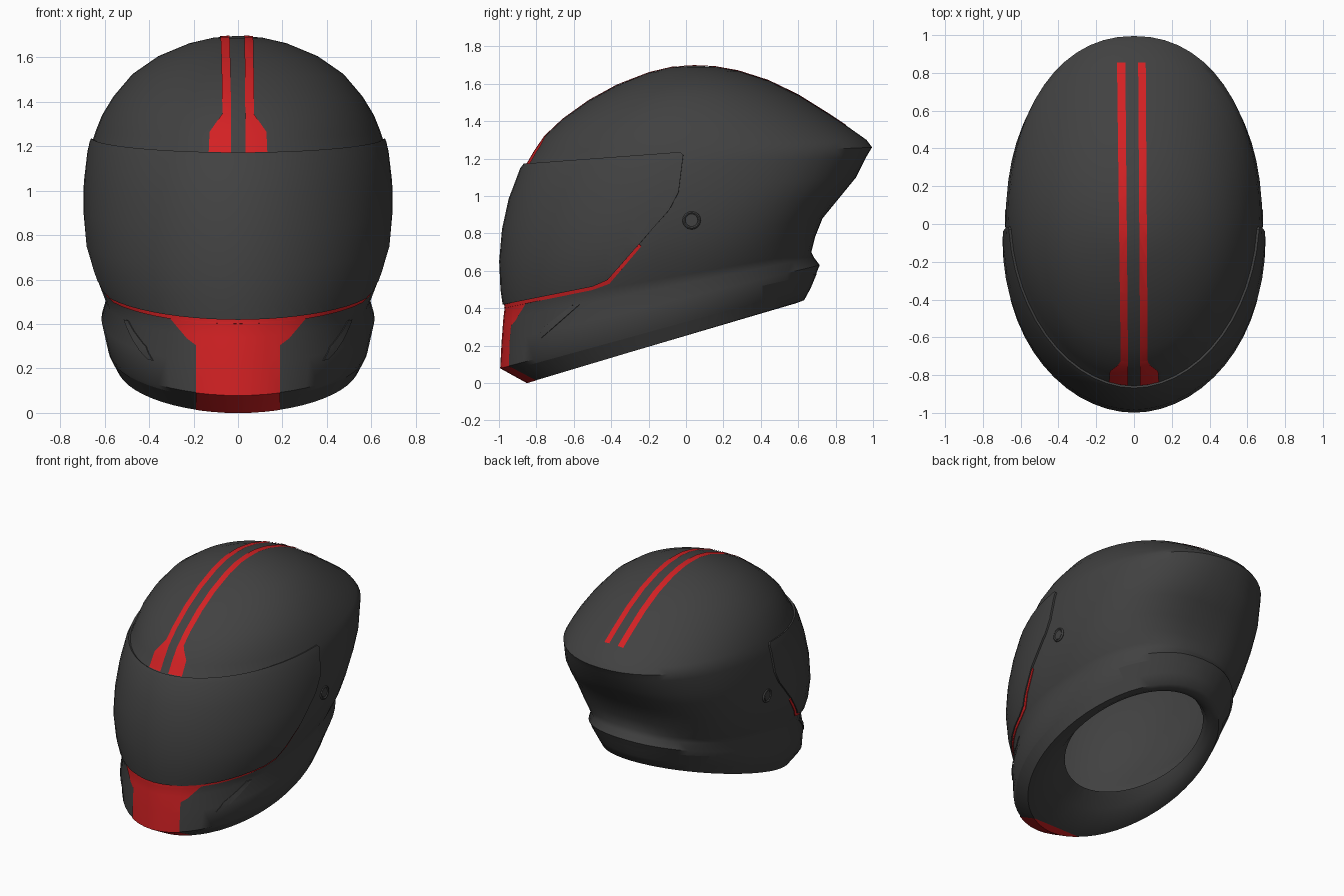
import bpy, bmesh, math
from mathutils import Vector

if "Cube" in bpy.data.objects:
    bpy.data.objects.remove(bpy.data.objects["Cube"])


def material(name, rgb):
    m = bpy.data.materials.new(name)
    m.diffuse_color = (*rgb, 1)
    m.use_nodes = True
    m.node_tree.nodes["Principled BSDF"].inputs["Base Color"].default_value = m.diffuse_color
    return m


DARK = material("charcoal", (0.053, 0.053, 0.053))
RED = material("red", (0.65, 0.015, 0.017))
SEG = 56

# Rings from the opening, round the lip, up to the crown:
# front y, front z, back y, back z, half width, rear roundness (1 = ellipse, less = boxier)
RINGS = [
    (-.51, .19, .51, .475, .42, 1), (-.62, .11, .545, .437, .45, 1),
    (-.75, .035, .59, .43, .50, 1), (-.85, .003, .63, .445, .545, 1),
    (-.99, .08, .665, .51, .585, .97), (-.982, .22, .715, .63, .615, .9),
    (-.973, .34, .685, .67, .592, .85), (-.965, .41, .67, .70, .612, .8),
    (-.978, .50, .69, .78, .645, .77), (-.985, .65, .73, .88, .672, .76),
    (-.97, .82, .82, .99, .682, .8), (-.935, .98, .91, 1.10, .68, .85),
    (-.875, 1.14, .965, 1.21, .666, .9), (-.845, 1.18, .995, 1.26, .657, .93),
    (-.81, 1.24, .965, 1.30, .64, .95), (-.755, 1.32, .88, 1.36, .612, .96),
    (-.66, 1.41, .76, 1.44, .56, .97), (-.52, 1.51, .60, 1.54, .475, 1),
    (-.37, 1.592, .44, 1.617, .36, 1), (-.2, 1.658, .28, 1.668, .22, 1),
    (-.08, 1.687, .16, 1.69, .11, 1),
]


def spow(v, p):
    return math.copysign(abs(v) ** p, v) if abs(v) > 1e-9 else 0


def shell_bmesh():
    """Loft the helmet surface through the rings."""
    bm = bmesh.new()
    rows = []
    for fy, fz, by, bz, w, q in RINGS:
        cy = fy + (by - fy) * .49
        row = []
        for k in range(SEG):
            a = 2 * math.pi * k / SEG
            s, c = math.sin(a), math.cos(a)
            if c < 0:
                x, y = spow(s, 1.03) * w, cy + c * (cy - fy)
            else:
                x, y = spow(s, q) * w, cy + spow(c, q) * (by - cy)
            z = fz + (bz - fz) * (y - fy) / (by - fy)
            row.append(bm.verts.new((x, y, z)))
        rows.append(row)
    top = bm.verts.new((0, .04, 1.697))
    for r0, r1 in zip(rows, rows[1:]):
        for k in range(SEG):
            n = (k + 1) % SEG
            bm.faces.new((r0[n], r0[k], r1[k], r1[n]))
    for k in range(SEG):
        bm.faces.new((rows[-1][(k + 1) % SEG], rows[-1][k], top))
    bm.normal_update()
    if top.normal.z < 0:
        bmesh.ops.reverse_faces(bm, faces=bm.faces[:])
    bmesh.ops.triangulate(bm, faces=bm.faces[:])
    bm.normal_update()
    return bm


def finish(ob, mat, angle=45):
    ob.data.materials.append(mat)
    bpy.ops.object.select_all(action='DESELECT')
    bpy.context.view_layer.objects.active = ob
    ob.select_set(True)
    for mod in list(ob.modifiers):
        bpy.ops.object.modifier_apply(modifier=mod.name)
    bpy.ops.object.shade_smooth_by_angle(angle=math.radians(angle))


def add_object(name, bm, mat, thickness=0):
    me = bpy.data.meshes.new(name)
    bm.to_mesh(me)
    bm.free()
    ob = bpy.data.objects.new(name, me)
    bpy.context.collection.objects.link(ob)
    if thickness:
        mod = ob.modifiers.new("thickness", 'SOLIDIFY')
        mod.thickness = thickness
        mod.offset = -1
    finish(ob, mat)


def trimmed_skin(axis, poly, lift, limits):
    """The shell, lifted, then cut to a convex outline seen along an axis."""
    bm = shell_bmesh()
    moves = [(v, v.normal.copy()) for v in bm.verts]
    for v, n in moves:
        v.co += n * lift
    i, j = {'x': (1, 2), 'y': (0, 2), 'z': (0, 1)}[axis]
    mid = [sum(p[k] for p in poly) / len(poly) for k in (0, 1)]
    cuts = list(limits)
    for p, q in zip(poly, poly[1:] + poly[:1]):
        co, no = Vector(), Vector()
        co[i], co[j] = p
        no[i], no[j] = q[1] - p[1], p[0] - q[0]
        if no[i] * (mid[0] - p[0]) + no[j] * (mid[1] - p[1]) > 0:
            no = -no
        cuts.append((co, no.normalized()))
    for co, no in cuts:
        geom = bm.verts[:] + bm.edges[:] + bm.faces[:]
        bmesh.ops.bisect_plane(bm, geom=geom, dist=1e-5, plane_co=co,
                               plane_no=no, clear_outer=True)
    return bm


def plate(name, mat, axis, polys, lift, limits=(), thickness=0):
    """Join one or more trimmed skins into a single thin part."""
    whole = bmesh.new()
    for poly in polys:
        bm = trimmed_skin(axis, poly, lift, limits)
        piece = bpy.data.meshes.new("piece")
        bm.to_mesh(piece)
        bm.free()
        whole.from_mesh(piece)
        bpy.data.meshes.remove(piece)
    bmesh.ops.remove_doubles(whole, verts=whole.verts[:], dist=1e-4)
    add_object(name, whole, mat, thickness)


def before(y):
    return (Vector((0, y, 0)), Vector((0, 1, 0)))


def above(z):
    return (Vector((0, 0, z)), Vector((0, 0, -1)))


# Main shell with rolled lip
add_object("shell", shell_bmesh(), DARK)

# Visor and the red trim under its lower edge
plate("visor", DARK, 'x', [[(-1.1, 1.155), (-.03, 1.235), (-.015, 1.22), (-.04, 1.02),
                            (-.09, .925), (-.42, .55), (-.5, .515), (-1.1, .395)]],
      .014, thickness=.013)
plate("visor_trim", RED, 'x', [[(-1.1, .375), (-.5, .497), (-.41, .53), (-.24, .73),
                                (-.3, .8), (-1.1, .8)]], .006, thickness=.005)

# Red chin panel, flaring out to meet the visor
plate("chin_panel", RED, 'y',
      [[(-.19, -.1), (.19, -.1), (.19, .43), (-.19, .43)],
       [(.19, .305), (.23, .335), (.31, .43), (.19, .43)],
       [(-.19, .305), (-.23, .335), (-.31, .43), (-.19, .43)]], .004, [before(-.8)])

# Lower rim band, stepped up at the rear
plate("rim_band", DARK, 'x', [[(-.86, .09), (.41, .44), (.41, -.2), (-.86, -.2)],
                              [(.41, .52), (.9, .63), (.9, -.2), (.41, -.2)]], .003)

# Crown stripes, drifting slightly to one side towards the rear
plate("left_stripe", RED, 'z', [[(-.068, -.9), (-.03, -.9), (-.046, .855), (-.09, .855)]],
      .004, [above(1.172)])
plate("right_stripe", RED, 'z', [[(.034, -.9), (.074, -.9), (.062, .855), (.022, .855)]],
      .004, [above(1.172)])

for side, s in (("right", 1), ("left", -1)):
    # Wider stripe foot above the visor
    plate(side + "_stripe_foot", RED, 'y',
          [[(s * .033, 1.172), (s * .132, 1.172), (s * .128, 1.265),
            (s * .068, 1.35), (s * .033, 1.35)]], .005, [before(0)])
    # Slanted chin vent
    half = (Vector(), Vector((-s, 0, 0)))
    plate(side + "_chin_vent", DARK, 'x',
          [[(-.80, .235), (-.775, .24), (-.57, .42), (-.61, .415), (-.76, .30)]],
          .006, [half], thickness=.005)
    # Visor pivot: ring with a flat cap
    bpy.ops.mesh.primitive_torus_add(major_radius=.041, minor_radius=.008, major_segments=24,
                                     minor_segments=8, location=(s * .676, .03, .87),
                                     rotation=(0, math.pi / 2, 0))
    bpy.context.object.name = side + "_pivot_ring"
    finish(bpy.context.object, DARK)
    bpy.ops.mesh.primitive_cylinder_add(vertices=24, radius=.032, depth=.02,
                                        location=(s * .67, .03, .87),
                                        rotation=(0, math.pi / 2, 0))
    bpy.context.object.name = side + "_pivot_cap"
    finish(bpy.context.object, DARK)
